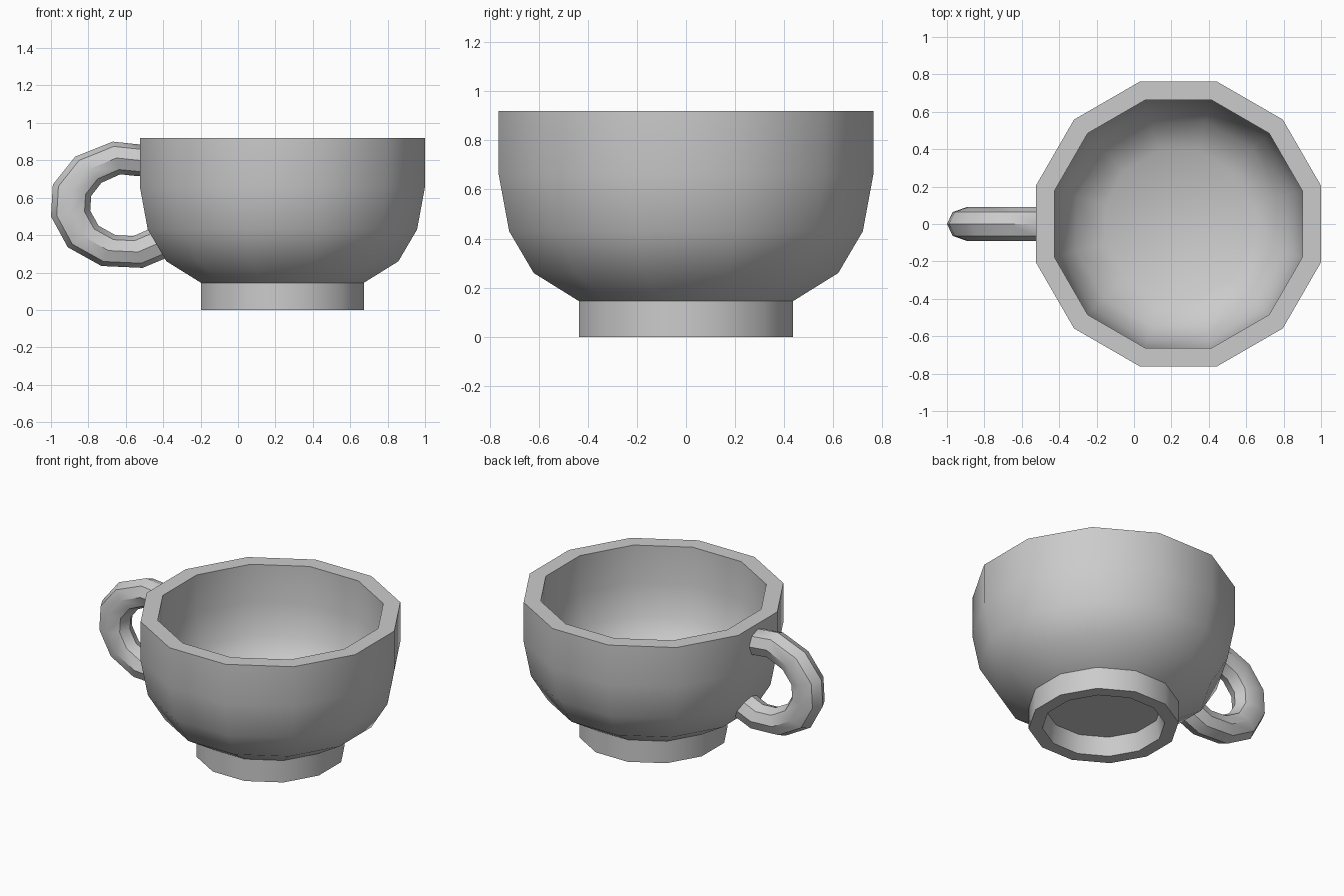
import bpy, bmesh
from math import cos, sin, pi, radians
from mathutils import Vector

if "Cube" in bpy.data.objects:
    bpy.data.objects.remove(bpy.data.objects["Cube"])

CX, SIDES = 0.2375, 12


def finish(bm, name):
    bmesh.ops.recalc_face_normals(bm, faces=bm.faces)
    mesh = bpy.data.meshes.new(name)
    bm.to_mesh(mesh)
    bm.free()
    obj = bpy.data.objects.new(name, mesh)
    bpy.context.collection.objects.link(obj)
    bpy.ops.object.select_all(action='DESELECT')
    obj.select_set(True)
    bpy.context.view_layer.objects.active = obj
    bpy.ops.object.shade_smooth_by_angle(angle=radians(42))
    return obj


def skin(bm, rings):
    """Bridge consecutive rings of points and cap both ends."""
    loops = [[bm.verts.new(p) for p in ring] for ring in rings]
    n = len(loops[0])
    for a, b in zip(loops, loops[1:]):
        for i in range(n):
            j = (i + 1) % n
            bm.faces.new((a[i], a[j], b[j], b[i]))
    bm.faces.new(loops[0])
    bm.faces.new(loops[-1])


def cup_ring(apothem, z):
    r = apothem / cos(pi / SIDES)
    angles = [(i + 0.5) * 2 * pi / SIDES for i in range(SIDES)]
    return [(CX + r * cos(a), r * sin(a), z) for a in angles]


# Cup body: foot recess, foot, outer bowl, rim, inner bowl
profile = [(0.335, 0.12), (0.355, 0.0), (0.435, 0.0), (0.435, 0.145),
           (0.62, 0.26), (0.72, 0.43), (0.7625, 0.66), (0.7625, 0.92),
           (0.6625, 0.92), (0.6625, 0.67), (0.625, 0.47), (0.545, 0.33),
           (0.39, 0.235)]
bm = bmesh.new()
skin(bm, [cup_ring(r, z) for r, z in profile])
finish(bm, "cup_body")

# Handle: outer and inner silhouette points, joined by round sections
outer = [(-0.48, 0.875), (-0.53, 0.885), (-0.67, 0.90), (-0.87, 0.82),
         (-0.99, 0.67), (-1.0, 0.50), (-0.91, 0.335), (-0.73, 0.235),
         (-0.51, 0.225), (-0.39, 0.275), (-0.36, 0.30)]
inner = [(-0.48, 0.715), (-0.53, 0.715), (-0.63, 0.725), (-0.73, 0.68),
         (-0.785, 0.61), (-0.79, 0.53), (-0.745, 0.45), (-0.655, 0.40),
         (-0.56, 0.395), (-0.48, 0.43), (-0.44, 0.45)]
rings = []
for o, i in zip(outer, inner):
    o, i = Vector((o[0], 0, o[1])), Vector((i[0], 0, i[1]))
    mid, half = (o + i) / 2, (o - i) / 2
    rings.append([mid + half * cos(k * pi / 4) + Vector((0, 0.09 * sin(k * pi / 4), 0))
                  for k in range(8)])
bm = bmesh.new()
skin(bm, rings)
finish(bm, "handle")
